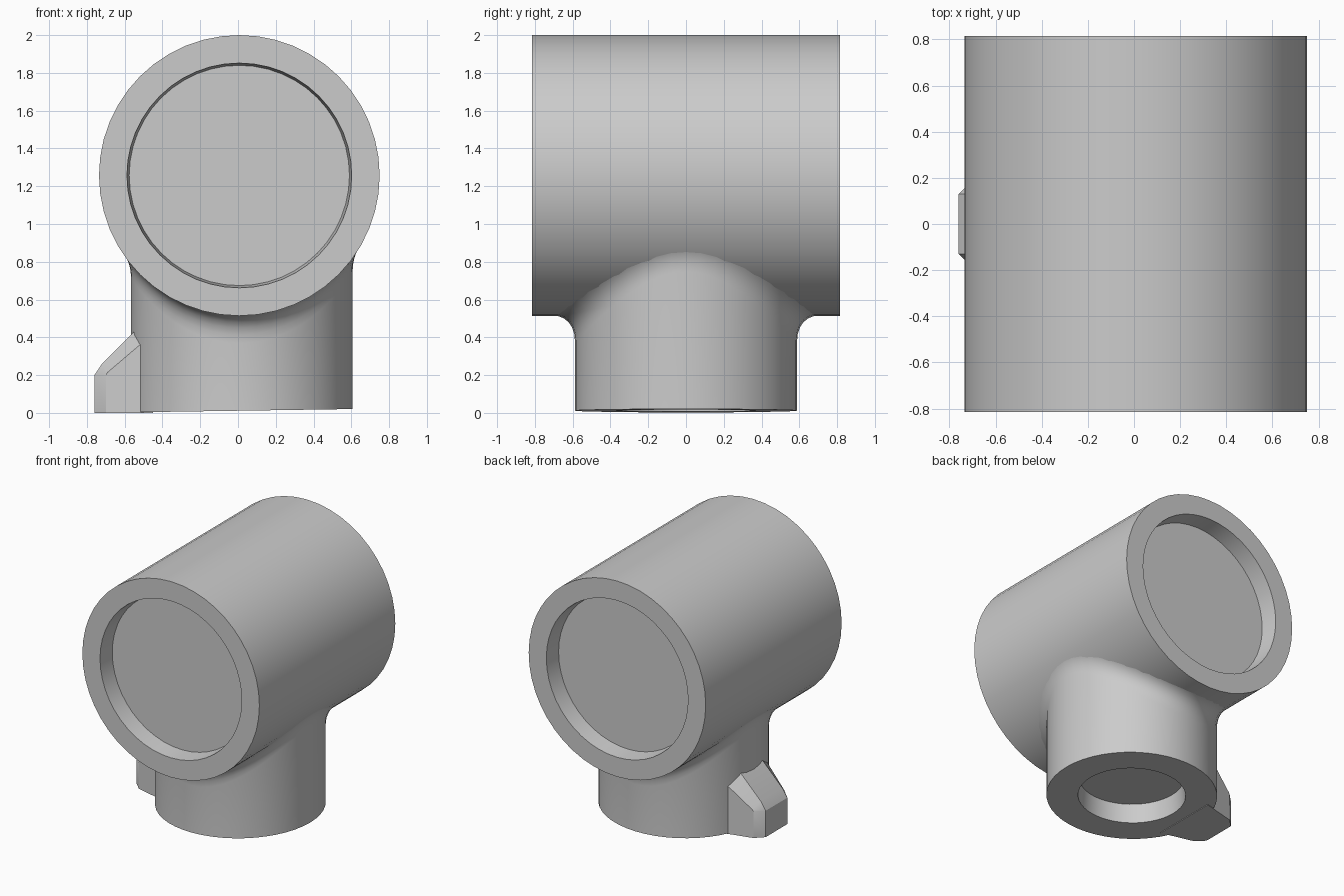
import bpy, bmesh
from math import sin, cos, pi, sqrt, radians
from mathutils import Vector

if "Cube" in bpy.data.objects:
    bpy.data.objects.remove(bpy.data.objects["Cube"])

SEG = 48
MX, MZ, MR, ML = 0.007, 1.257, 0.743, 0.815   # main barrel: centre, radius, half length
SX, SR = 0.02, 0.587                          # stem: centre, radius


def loft(name, rings):
    """Skin a list of equal-length closed rings and cap both ends."""
    bm = bmesh.new()
    rows = [[bm.verts.new(p) for p in ring] for ring in rings]
    for a, b in zip(rows, rows[1:]):
        n = len(a)
        for i in range(n):
            j = (i + 1) % n
            bm.faces.new((a[i], a[j], b[j], b[i]))
    bm.faces.new(rows[0])
    bm.faces.new(rows[-1])
    bmesh.ops.recalc_face_normals(bm, faces=bm.faces)
    mesh = bpy.data.meshes.new(name)
    bm.to_mesh(mesh)
    bm.free()
    obj = bpy.data.objects.new(name, mesh)
    bpy.context.collection.objects.link(obj)
    bpy.ops.object.select_all(action='DESELECT')
    obj.select_set(True)
    bpy.context.view_layer.objects.active = obj
    bpy.ops.object.shade_smooth_by_angle(angle=radians(30))
    return obj


angles = [2 * pi * i / SEG for i in range(SEG)]

# Horizontal barrel with a shallow recess in each end
profile = [(0.583, -ML + 0.13), (0.595, -ML), (MR, -ML),
           (MR, ML), (0.595, ML), (0.583, ML - 0.13)]
loft("barrel", [[(MX + r * cos(a), y, MZ + r * sin(a)) for a in angles]
                for r, y in profile])


# Stem with a bottom recess, blended into the barrel by a fillet
def barrel_underside(x):
    return MZ - sqrt(MR ** 2 - (x - MX) ** 2)


def stem_ring(r, z, tilt=0.0):
    return [(SX + r * cos(a), r * sin(a), z + tilt * (SX + r * cos(a) + 0.76))
            for a in angles]


def fillet_ring(t):
    ring = []
    for a in angles:
        s = sin(a) ** 2
        x, y = SX + SR * cos(a), SR * sin(a)
        corner = Vector((x, y, barrel_underside(x)))
        low = corner - Vector((0, 0, 0.07 + 0.075 * s))
        r = SR + 0.03 + 0.105 * s
        x = SX + r * cos(a)
        high = Vector((x, r * sin(a), barrel_underside(x) + 0.006))
        ring.append(low * (1 - t) ** 2 + corner * 2 * t * (1 - t) + high * t * t)
    return ring


rings = [stem_ring(0.36, 0.15), stem_ring(0.37, 0, 0.015), stem_ring(SR, 0, 0.015)]
rings += [fillet_ring(i / 6) for i in range(7)]
rings.append(stem_ring(0.4, 1.0))
loft("stem", rings)

# Side lug: chamfered block with a sloping top
outer = [(-0.45, 0.0), (-0.70, 0.0), (-0.70, 0.2), (-0.69, 0.215), (-0.52, 0.36), (-0.45, 0.36)]
inner = [(-0.45, 0.0), (-0.76, 0.0), (-0.76, 0.2), (-0.72, 0.26), (-0.54, 0.44), (-0.45, 0.44)]


def lug_section(points, side, width, flare):
    return [(x, side * (width + flare * max(0, x + 0.70)), z) for x, z in points]


loft("lug", [lug_section(outer, -1, 0.19, 0.25), lug_section(inner, -1, 0.13, 0),
             lug_section(inner, 1, 0.13, 0), lug_section(outer, 1, 0.19, 0.25)])
